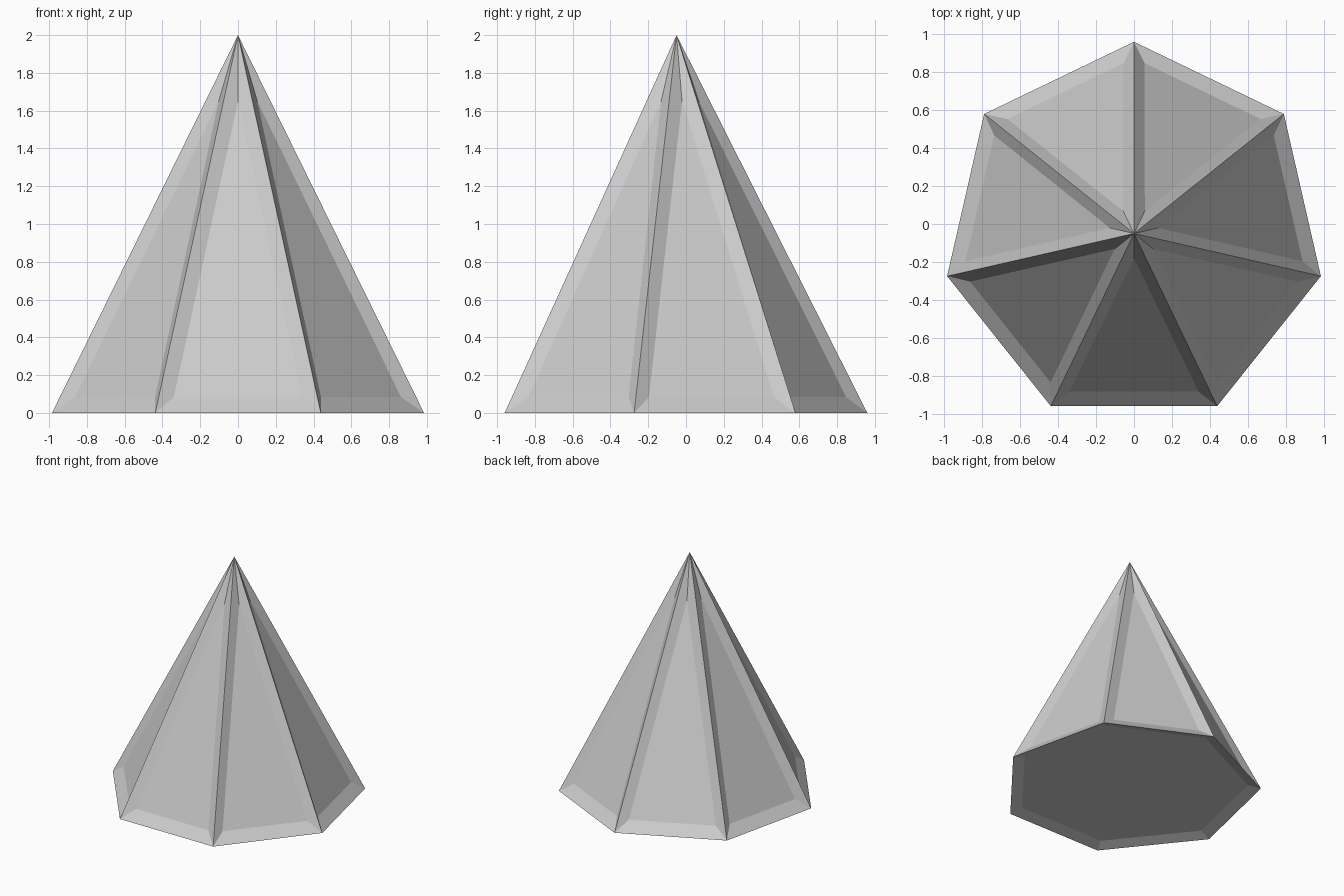
import bpy, bmesh
from math import sin, cos, pi
from mathutils import Vector, Matrix

if "Cube" in bpy.data.objects:
    bpy.data.objects.remove(bpy.data.objects["Cube"])

SIDES = 7
RADIUS = 1.01
HEIGHT = 2.0
CENTRE_Y = -0.05

bm = bmesh.new()


def ring(radius, z):
    return [bm.verts.new((radius * cos(-pi / 2 + (2 * k - 1) * pi / SIDES),
                          radius * sin(-pi / 2 + (2 * k - 1) * pi / SIDES), z))
            for k in range(SIDES)]


def panelled(outer, inner):
    # sloping border strips around a recessed flat panel
    n = len(outer)
    for i in range(n):
        j = (i + 1) % n
        bm.faces.new((outer[i], outer[j], inner[j], inner[i]))
    bm.faces.new(inner)


# Outer frame: base ring and apex
base = ring(RADIUS, 0)
apex = bm.verts.new((0, 0, HEIGHT))

# Sloping sides, each with a recessed triangular panel
panel = [Vector((-0.34, -0.833, 0.083)),
         Vector((0.34, -0.833, 0.083)),
         Vector((0, -0.131, 1.65))]
for k in range(SIDES):
    turn = Matrix.Rotation(2 * pi * k / SIDES, 3, 'Z')
    inner = [bm.verts.new(turn @ p) for p in panel]
    panelled([base[k], base[(k + 1) % SIDES], apex], inner)

# Underside with a recessed panel
panelled(base[::-1], ring(RADIUS - 0.1, 0.03)[::-1])

bmesh.ops.translate(bm, verts=bm.verts, vec=(0, CENTRE_Y, 0))
bmesh.ops.recalc_face_normals(bm, faces=bm.faces)
mesh = bpy.data.meshes.new("panelled_pyramid")
bm.to_mesh(mesh)
bm.free()
bpy.context.collection.objects.link(bpy.data.objects.new("panelled_pyramid", mesh))
